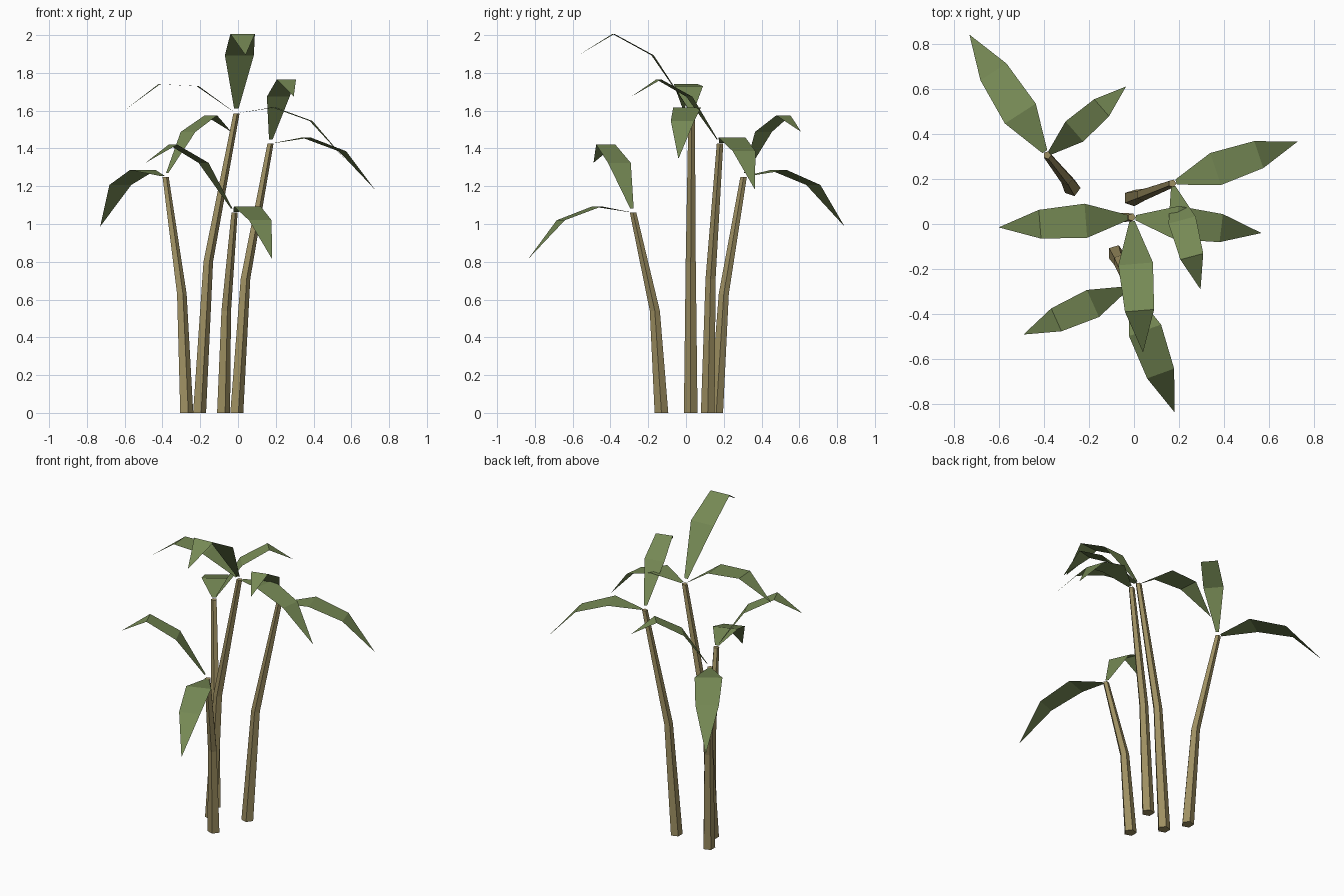
import bpy, bmesh, math
from mathutils import Vector

cube = bpy.data.objects.get("Cube")
if cube:
    bpy.data.objects.remove(cube, do_unlink=True)


def make_material(name, rgb):
    mat = bpy.data.materials.new(name)
    mat.use_nodes = True
    mat.diffuse_color = (*rgb, 1)
    bsdf = mat.node_tree.nodes["Principled BSDF"]
    bsdf.inputs["Base Color"].default_value = (*rgb, 1)
    bsdf.inputs["Roughness"].default_value = 0.9
    return mat


BARK = make_material("tan_bark", (0.34, 0.275, 0.12))
LEAF = make_material("olive_leaf", (0.18, 0.25, 0.09))


def finish(name, bm, mat):
    mesh = bpy.data.meshes.new(name)
    bm.to_mesh(mesh)
    bm.free()
    mesh.materials.append(mat)
    obj = bpy.data.objects.new(name, mesh)
    bpy.context.collection.objects.link(obj)


def build_trunk(name, path):
    """Five-sided tapering trunk that bends once."""
    bm = bmesh.new()
    sides = 5
    rings = []
    for point, radius in zip(path, (0.038, 0.028, 0.018)):
        ring = []
        for i in range(sides):
            a = math.tau * i / sides
            offset = Vector((math.cos(a), math.sin(a), 0)) * radius
            ring.append(bm.verts.new(Vector(point) + offset))
        rings.append(ring)
    for low, high in zip(rings, rings[1:]):
        for i in range(sides):
            j = (i + 1) % sides
            bm.faces.new((low[i], low[j], high[j], high[i]))
    bm.faces.new(rings[0][::-1])
    bm.faces.new(rings[-1])
    finish(name, bm, BARK)


# Leaf heights at the two folds and the tip, relative to leaf reach
HABITS = {
    "upright": (0.512, 0.70, 0.512),
    "level": (0.245, 0.262, 0.03),
    "drooping": (0.056, -0.068, -0.415),
}
FOLDS = (0.345, 0.69)


def build_leaf(name, crown, tip_xy, habit):
    """Flat strip folded twice, narrow at the crown and pointed at the tip."""
    crown = Vector(crown)
    run = Vector((tip_xy[0] - crown.x, tip_xy[1] - crown.y, 0))
    reach = run.length
    side = Vector((-run.y, run.x, 0)).normalized()
    first, second, end = HABITS[habit]
    start = 0.03
    stations = ((start, first * start / FOLDS[0], 0.02),
                (FOLDS[0], first, 0.128),
                (FOLDS[1], second, 0.108))
    bm = bmesh.new()
    pairs = []
    for along, rise, half in stations:
        mid = crown + run * along + Vector((0, 0, rise * reach))
        pairs.append([bm.verts.new(mid + side * half * reach * s) for s in (-1, 1)])
    for a, b in zip(pairs, pairs[1:]):
        bm.faces.new((a[0], b[0], b[1], a[1]))
    tip = bm.verts.new(crown + run + Vector((0, 0, end * reach)))
    bm.faces.new((pairs[-1][0], tip, pairs[-1][1]))
    finish(name, bm, LEAF)


# Each plant: trunk path, then leaf tips and habits
PLANTS = {
    "tall": (((-0.207, 0.025, 0), (-0.16, 0.025, 0.8), (-0.01, 0.03, 1.585)),
             (((-0.60, -0.015), "level"),
              ((0.565, -0.04), "drooping"),
              ((0.04, -0.57), "upright"))),
    "back": (((-0.275, 0.16, 0), (-0.30, 0.2, 0.63), (-0.385, 0.305, 1.25)),
             (((-0.73, 0.84), "drooping"),
              ((-0.035, 0.61), "upright"))),
    "left": (((-0.01, 0.115, 0), (0.037, 0.13, 0.71), (0.17, 0.18, 1.425)),
             (((0.725, 0.365), "drooping"),
              ((0.295, -0.29), "upright"))),
    "front": (((-0.08, -0.13, 0), (-0.065, -0.165, 0.54), (-0.02, -0.28, 1.06)),
              (((-0.49, -0.49), "upright"),
               ((0.18, -0.835), "drooping"))),
}

for plant, (path, leaves) in PLANTS.items():
    build_trunk(f"{plant}_trunk", path)
    for n, (tip_xy, habit) in enumerate(leaves, 1):
        build_leaf(f"{plant}_{habit}_leaf_{n}", path[-1], tip_xy, habit)
